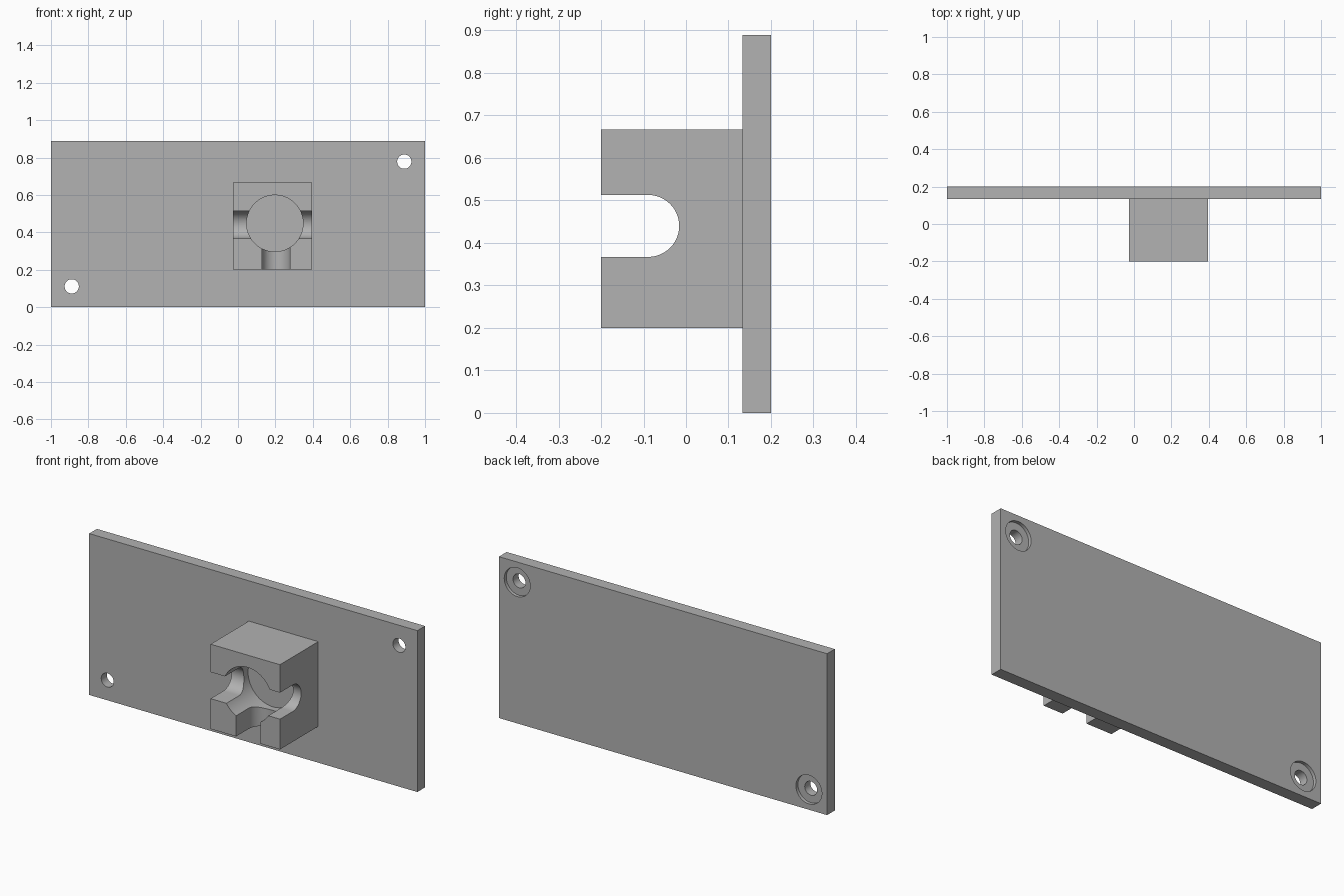
import bpy, bmesh
from math import sin, cos, pi
from mathutils import Vector

cube = bpy.data.objects.get("Cube")
if cube:
    bpy.data.objects.remove(cube, do_unlink=True)

grey = bpy.data.materials.new("plain grey")
grey.use_nodes = True
COLOUR = (0.445, 0.445, 0.445, 1)
grey.diffuse_color = COLOUR
for node in grey.node_tree.nodes:
    if node.type == "BSDF_PRINCIPLED":
        node.inputs["Base Color"].default_value = COLOUR

BLOCK_FRONT, PLATE_FRONT, PLATE_BACK = -0.2, 0.133, 0.2
HEIGHT = 0.889


def prism(name, outline, sweep):
    """Solid made by sweeping a flat outline along a vector."""
    bm = bmesh.new()
    face = bm.faces.new([bm.verts.new(p) for p in outline])
    swept = bmesh.ops.extrude_face_region(bm, geom=[face], use_keep_orig=True)
    moved = [g for g in swept["geom"] if isinstance(g, bmesh.types.BMVert)]
    bmesh.ops.translate(bm, verts=moved, vec=Vector(sweep))
    bmesh.ops.recalc_face_normals(bm, faces=bm.faces)
    mesh = bpy.data.meshes.new(name)
    bm.to_mesh(mesh)
    bm.free()
    mesh.materials.append(grey)
    obj = bpy.data.objects.new(name, mesh)
    bpy.context.collection.objects.link(obj)
    return obj


def box(name, x0, x1, y0, y1, z0, z1):
    return prism(name, [(x0, y0, z0), (x1, y0, z0), (x1, y0, z1), (x0, y0, z1)],
                 (0, y1 - y0, 0))


def rod(name, x, z, radius, y0, y1, sides=64):
    ring = [2 * pi * i / sides for i in range(sides)]
    return prism(name, [(x + radius * cos(a), y0, z + radius * sin(a)) for a in ring],
                 (0, y1 - y0, 0))


def slot_profile(centre, half, front, arc_y, steps=24):
    """U shape as (across, depth) pairs, open towards the front."""
    arc = [pi * i / steps for i in range(steps + 1)]
    return ([(centre + half, front)]
            + [(centre + half * cos(a), arc_y + half * sin(a)) for a in arc]
            + [(centre - half, front)])


def combine(target, tool, operation):
    mod = target.modifiers.new(tool.name, "BOOLEAN")
    mod.operation, mod.solver, mod.object = operation, "EXACT", tool
    bpy.context.view_layer.objects.active = target
    bpy.ops.object.modifier_apply(modifier=mod.name)
    bpy.data.objects.remove(tool, do_unlink=True)


# Back plate joined with the holder block
holder = box("plate_with_holder_block", -1, 1, PLATE_FRONT, PLATE_BACK, 0, HEIGHT)
combine(holder, box("block", -0.027, 0.396, BLOCK_FRONT, PLATE_FRONT + 0.03, 0.2, 0.667), "UNION")

# Blind round bore in the block
combine(holder, rod("bore", 0.197, 0.448, 0.151, -0.3, 0.022, 96), "DIFFERENCE")

# Round-ended slot through both sides, and one through the lower wall
side = slot_profile(0.44, 0.073, -0.3, -0.089)
combine(holder, prism("side_slot", [(-0.1, y, z) for z, y in side], (0.6, 0, 0)), "DIFFERENCE")
lower = slot_profile(0.203, 0.075, -0.3, -0.089)
combine(holder, prism("lower_slot", [(x, y, 0.1) for x, y in lower], (0, 0, 0.3)), "DIFFERENCE")

# Screw holes in opposite corners, recessed at the back
for x, z in ((-0.889, 0.111), (0.889, 0.778)):
    combine(holder, rod("screw_hole", x, z, 0.038, 0.1, 0.3, 48), "DIFFERENCE")
    combine(holder, rod("screw_recess", x, z, 0.079, PLATE_BACK - 0.018, 0.3), "DIFFERENCE")

# Smooth the round walls, keep the edges sharp
bpy.ops.object.select_all(action="DESELECT")
holder.select_set(True)
bpy.context.view_layer.objects.active = holder
bpy.ops.object.shade_smooth_by_angle(angle=pi / 6)
